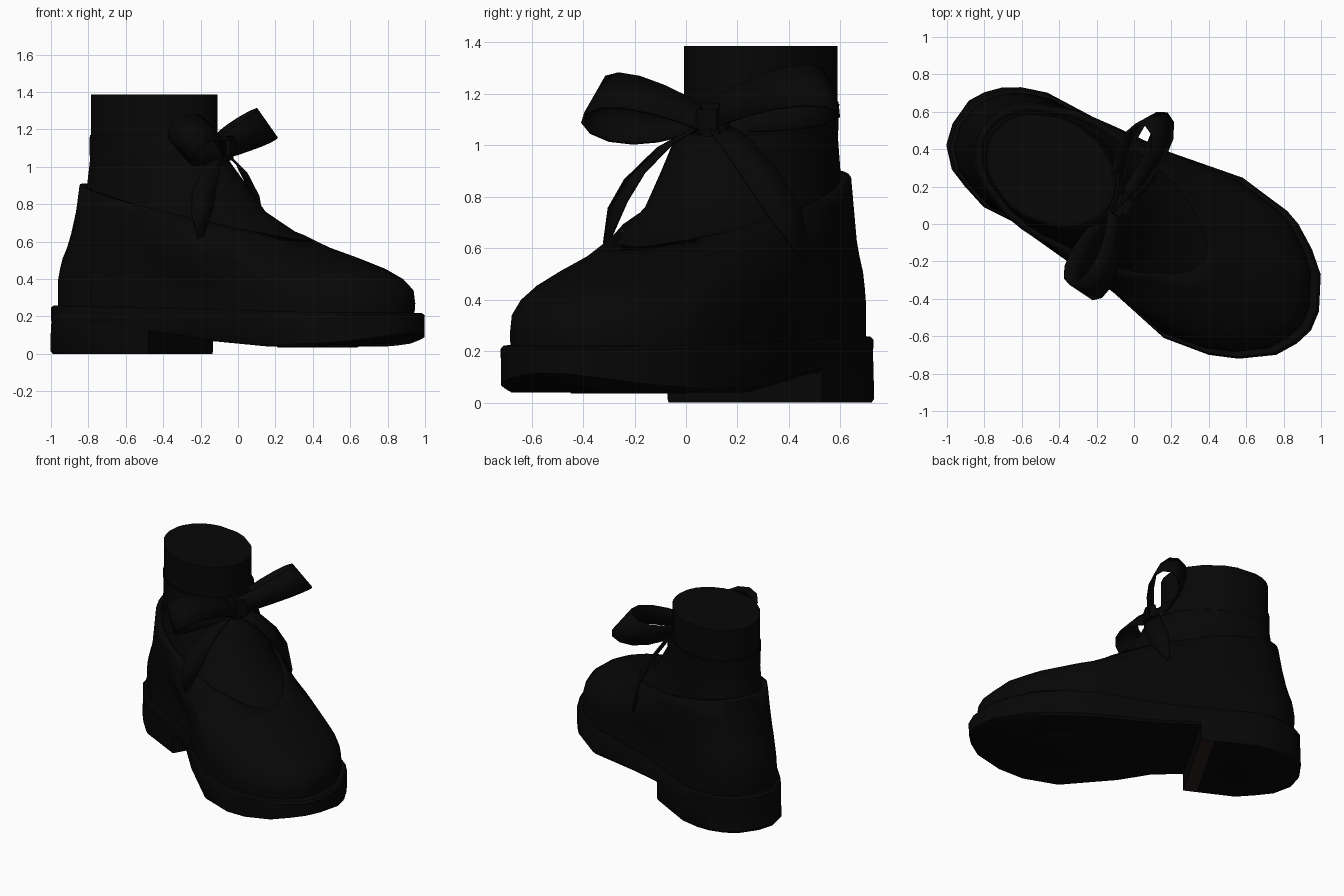
import bpy, bmesh, math
from mathutils import Matrix, Vector

cube = bpy.data.objects.get("Cube")
if cube:
    bpy.data.objects.remove(cube)

TURN = Matrix.Rotation(math.radians(-30), 4, 'Z')   # shoe points along +u, then turned
HALF = 1.105


def material(name, rgb):
    m = bpy.data.materials.new(name)
    m.use_nodes = True
    m.diffuse_color = (*rgb, 1)
    bsdf = m.node_tree.nodes["Principled BSDF"]
    bsdf.inputs["Base Color"].default_value = (*rgb, 1)
    bsdf.inputs["Roughness"].default_value = 0.8
    return m


BLACK = material("black leather", (0.002, 0.002, 0.002))
BROWN = material("dark brown", (0.022, 0.012, 0.012))

# Sole outline, counter-clockwise from toe tip: (along, across)
LEFT = [(1.09, .09), (1.0, .265), (.89, .36), (.76, .44), (.675, .47), (.38, .505), (-.07, .42),
        (-.34, .39), (-.75, .375), (-.885, .33), (-.97, .28), (-1.04, .21), (-1.09, .13)]
RIGHT = [(-1.076, -.136), (-.985, -.234), (-.88, -.277), (-.74, -.322), (-.38, -.301), (-.175, -.297),
         (.05, -.364), (.444, -.448), (.696, -.406), (.845, -.344), (1.008, -.226), (1.073, -.119)]
OUTLINE = [(1.104, -.02)] + LEFT + [(-1.104, -.02)] + RIGHT


def finish(name, bm, mat, turn=True, angle=40):
    bmesh.ops.recalc_face_normals(bm, faces=bm.faces)
    if turn:
        bm.transform(TURN)
    mesh = bpy.data.meshes.new(name)
    bm.to_mesh(mesh)
    bm.free()
    mesh.materials.append(mat)
    ob = bpy.data.objects.new(name, mesh)
    bpy.context.collection.objects.link(ob)
    bpy.ops.object.select_all(action='DESELECT')
    ob.select_set(True)
    bpy.context.view_layer.objects.active = ob
    bpy.ops.object.shade_smooth_by_angle(angle=math.radians(angle))
    return ob


def loft(rings):
    bm = bmesh.new()
    loops = [[bm.verts.new(p) for p in ring] for ring in rings]
    n = len(loops[0])
    for a, b in zip(loops, loops[1:]):
        for i in range(n):
            j = (i + 1) % n
            bm.faces.new((a[i], a[j], b[j], b[i]))
    bm.faces.new(loops[0][::-1])
    bm.faces.new(loops[-1])
    return bm


def level(z, u0, u1, width, blend, grow=0.0):
    """One horizontal ring: blend 0 is the sole shape, 1 is an ellipse."""
    mid, half = (u0 + u1) / 2, (u1 - u0) / 2 + grow
    ring = []
    for u, v in OUTLINE:
        n = u / HALF
        oval = math.copysign((width + grow) * math.sqrt(1 - n * n), v)
        across = (1 - blend) * v * (.94 + grow) + blend * (oval + .028)
        ring.append((mid + n * half, across, z))
    return ring


def interp(table, u):
    for (a, za), (b, zb) in zip(table, table[1:]):
        if u <= b:
            return za + (zb - za) * max(0, (u - a) / (b - a))
    return table[-1][1]


# Sole with a raised arch
ARCH = [(-1.1, .13), (-.38, .12), (0, .075), (.25, .04), (.7, .04), (.95, .06), (1.1, .1)]


def sole_ring(scale, height, spread=1):
    return [(u * scale, v * scale * spread, height(u)) for u, v in OUTLINE]


def sole_bottom(u):
    return interp(ARCH, u)


def sole_top(u):
    return .238 - .02 * u


sole = loft([sole_ring(.965, sole_bottom, .02),
             sole_ring(.97, sole_bottom),
             sole_ring(.998, lambda u: sole_bottom(u) + .015),
             sole_ring(1, lambda u: sole_top(u) - .012),
             sole_ring(.985, sole_top),
             sole_ring(.9, sole_top)])
finish("sole", sole, BLACK, angle=35)

# Heel block with a brown strip under its front edge
BREAST = -.38
heel_shape = [(BREAST, .388)] + [p for p in OUTLINE if p[0] < BREAST - .01] + [(BREAST, -.301)]
heel = loft([[(u * s if u < BREAST else u, v * s, z) for u, v in heel_shape]
             for s, z in ((.99, 0), (1.004, .015), (1, .16))])
bmesh.ops.bisect_plane(heel, geom=heel.verts[:] + heel.edges[:] + heel.faces[:],
                       plane_co=(BREAST - .09, 0, 0), plane_no=(1, 0, 0))
for face in heel.faces:
    centre = face.calc_center_median()
    if centre.z < .002 and centre.x > BREAST - .09:
        face.material_index = 1
heel_block = finish("heel_block", heel, BLACK, angle=35)
heel_block.data.materials.append(BROWN)

# Low tread plates under the forefoot and the heel
for name, u, z, a, b in (("forefoot_tread", .48, .039, .22, .24), ("heel_tread", -.74, .004, .2, .18)):
    tread = loft([[(u + a * s * math.cos(t * math.tau / 20), .02 + b * s * math.sin(t * math.tau / 20), h)
                   for t in range(20)] for s, h in ((.95, z - .004), (1, z + .004))])
    finish(name, tread, BLACK)

# Body levels: height, back, front, half width, roundness
BODY = [(.22, -1.045, 1.03, .3, 0), (.27, -1.05, 1.035, .3, 0), (.34, -1.052, 1.025, .3, .02),
        (.40, -1.052, .96, .36, .1), (.455, -1.045, .85, .37, .25), (.51, -1.035, .69, .37, .45),
        (.57, -1.015, .5, .365, .7), (.64, -.99, .33, .35, .85), (.76, -.955, .125, .328, 1),
        (.90, -.92, .01, .3, 1), (1.03, -.9, -.1, .284, 1), (1.17, -.897, -.165, .28, 1)]

finish("tongue_and_lining", loft([level(*row) for row in BODY]), BLACK)

# Outer upper, trimmed along the sloping collar
upper = loft([level(*row, grow=.014 + .08 * max(0, row[0] - .57)) for row in BODY])
bmesh.ops.bisect_plane(upper, geom=upper.verts[:] + upper.edges[:] + upper.faces[:],
                       plane_co=(.42, 0, .608), plane_no=(.22, 0, 1), clear_outer=True)
upper_ob = finish("outer_upper", upper, BLACK)
thick = upper_ob.modifiers.new("thickness", 'SOLIDIFY')
thick.thickness = .04
thick.offset = -1

# Ankle shaft and the ribbon wrapped around it
shaft = loft([level(z, -.89, -.178, .277, 1) for z in (.95, 1.2, 1.387)])
finish("ankle_shaft", shaft, BLACK)
band = loft([level(z, -.9, u, .286, 1) for z, u in ((1.04, -.1), (1.05, -.095), (1.15, -.14), (1.16, -.155))])
finish("ankle_ribbon", band, BLACK)


def ribbon(name, path, across):
    """Strip along (x, y, z, half width), widened along the across direction."""
    across = Vector(across).normalized()
    bm = bmesh.new()
    pairs = [[bm.verts.new(Vector(p[:3]) + across * p[3] * s) for s in (-1, 1)] for p in path]
    for a, b in zip(pairs, pairs[1:]):
        bm.faces.new((a[0], b[0], b[1], a[1]))
    ob = finish(name, bm, BLACK, turn=False, angle=50)
    mod = ob.modifiers.new("thickness", 'SOLIDIFY')
    mod.thickness = .014
    mod.offset = 0


def bow_loop(name, end, across, opening, width):
    """Teardrop ribbon loop from the knot out to its end and back."""
    start, end, across = Vector((-.1, .07, 1.1)), Vector(end), Vector(across)
    side = (end - start).cross(across).normalized()
    path = []
    for i in range(15):
        turn = math.tau * i / 14
        reach = (1 - math.cos(turn)) / 2
        point = start.lerp(end, reach) + side * opening * math.sin(turn) * math.sin(turn / 2) * 1.3
        path.append((*point, .055 + (width - .055) * reach))
    ribbon(name, path, across)


# Bow loops and hanging tails
bow_loop("bow_loop_left", (.12, .56, 1.215), (-.55, -.3, .78), .1, .105)
bow_loop("bow_loop_right", (-.28, -.36, 1.16), (-.6, .4, .7), .1, .105)
ribbon("tail_right", [(-.1, .06, 1.08, .04), (-.14, -.08, 1.0, .06), (-.18, -.2, .88, .075),
                      (-.19, -.265, .77, .07), (-.2, -.31, .62, .015)], (.8, .45, .2))
ribbon("tail_left", [(-.07, .12, 1.08, .04), (.02, .21, .99, .06), (.08, .3, .87, .07),
                     (.105, .39, .73, .065), (.1, .47, .55, .015)], (-.4, .8, .4))

# Knot
knot = bmesh.new()
bmesh.ops.create_cube(knot, size=1)
bmesh.ops.scale(knot, vec=(.09, .13, .13), verts=knot.verts)
bmesh.ops.bevel(knot, geom=knot.edges[:], offset=.025, segments=2, affect='EDGES')
bmesh.ops.translate(knot, vec=(-.105, .06, 1.1), verts=knot.verts)
finish("bow_knot", knot, BLACK)
